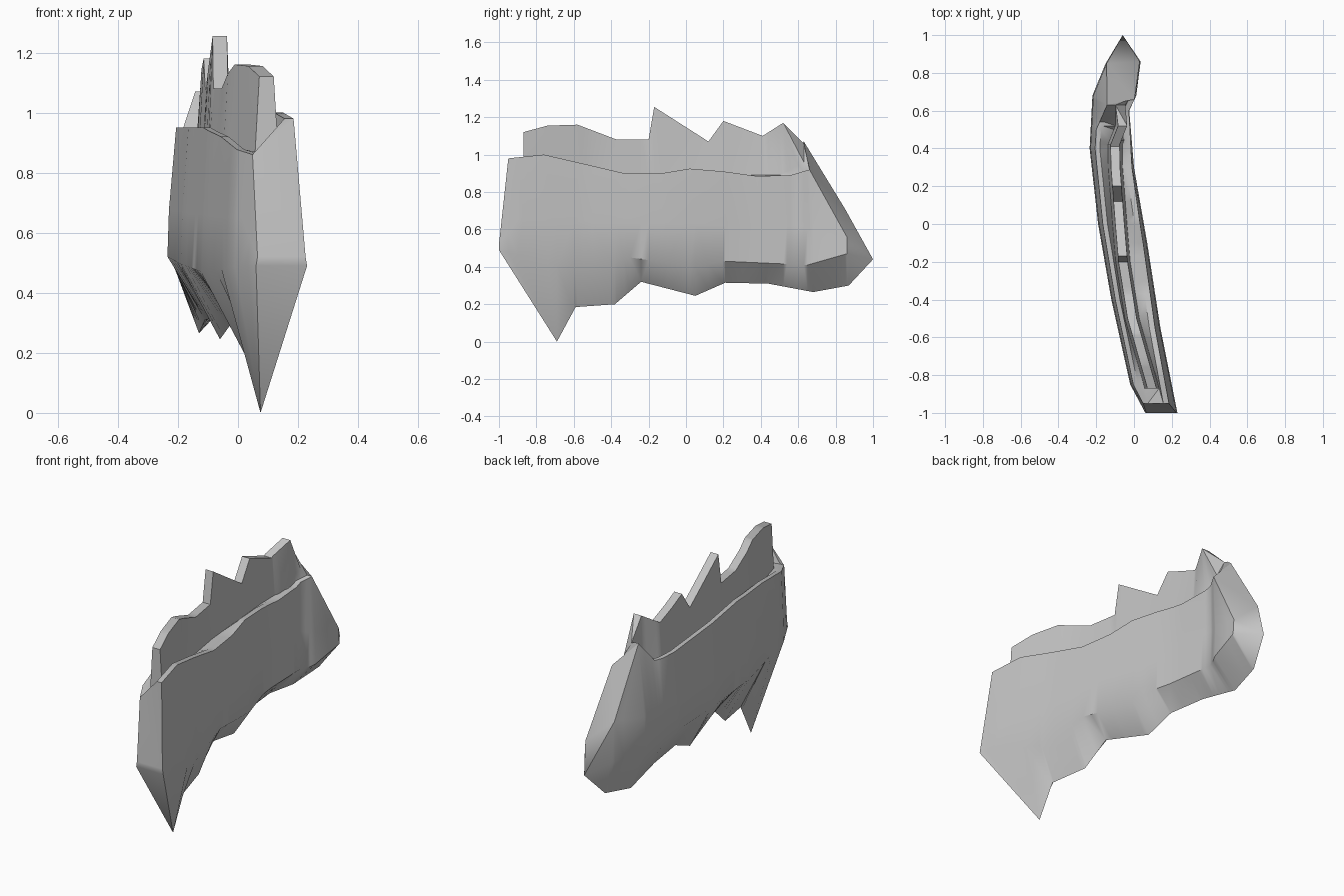
import bpy
import bmesh
import math

if "Cube" in bpy.data.objects:
    bpy.data.objects.remove(bpy.data.objects["Cube"], do_unlink=True)


def sample(line, y):
    """Value at y on a polyline of (y, value) pairs, held flat past its ends."""
    if y <= line[0][0]:
        return line[0][1]
    for (y0, v0), (y1, v1) in zip(line, line[1:]):
        if y <= y1:
            return v0 + (v1 - v0) * (y - y0) / (y1 - y0)
    return line[-1][1]


# Plan curves: the two outer flanks, the thin crest and the jagged keel
left_plan = [(-1, .06), (-.85, -.02), (-.4, -.12), (0, -.19), (.4, -.235),
             (.68, -.22), (.85, -.15), (1, -.06)]
right_plan = [(-1, .23), (-.55, .14), (-.1, .07), (.3, 0), (.6, -.025),
              (.68, .012), (.86, .035), (1, -.06)]
crest_plan = [(-.87, .095), (-.5, -.01), (-.2, -.058), (0, -.075),
              (.3, -.098), (.42, -.1), (.52, -.06)]
keel_plan = [(-.69, .075), (-.59, .07), (-.38, .02), (.05, -.06),
             (.44, -.11), (.68, -.13), (.87, -.1), (1, -.06)]

# Height curves
keel_height = [(-.69, 0), (-.59, .185), (-.38, .2), (-.24, .32), (.05, .245),
               (.21, .315), (.44, .31), (.68, .265), (.87, .3), (1, .44)]
left_belly_height = [(-1, .49), (-.4, .47), (.4, .52), (.8, .5), (1, .44)]
right_belly_height = [(-1, .49), (-.6, .39), (-.3, .45), (.05, .4),
                      (.2, .43), (.65, .41), (.86, .47), (1, .44)]
left_flank_height = [(-1, .52), (-.9, .65), (.6, .68), (.85, .71)]
right_flank_height = [(-1, .52), (-.9, .65), (.6, .62), (.86, .56)]
left_rim_height = [(-.95, .86), (-.6, .92), (-.3, .95), (.54, .95), (.63, 1.07)]
right_rim_height = [(-.95, .98), (-.76, 1), (-.5, .94), (-.33, .9), (-.13, .9),
                    (.02, .925), (.2, .91), (.38, .885), (.56, .89), (.66, .92)]
left_root_height = [(-.87, .87), (.5, .91), (.63, 1.06)]
right_root_height = [(-.87, .89), (.5, .89), (.63, .96)]
crest_height = [(-.87, 1.12), (-.74, 1.155), (-.58, 1.16), (-.37, 1.08),
                (-.2, 1.08), (-.17, 1.255), (.12, 1.07), (.2, 1.18),
                (.41, 1.1), (.52, 1.17)]


def shifted(plan, amount):
    return lambda y: sample(plan, y) + amount


def left_rim(y):
    return sample(left_plan, y) + sample([(-.95, .015), (.5, .03), (.63, .08)], y)


def left_lip(y):
    return left_rim(y) + .025


def right_rim(y):
    return sample(right_plan, y) - sample([(-.95, .035), (0, .02), (.66, 0)], y)


def right_lip(y):
    return right_rim(y) - .03


def left_root(y):
    return max(sample(crest_plan, y) - .038, left_lip(y) + .004)


def right_root(y):
    return min(sample(crest_plan, y) + .038, right_lip(y) - .004)


# Rails around the section, keel first, as matching left and right pairs
keel = (shifted(keel_plan, 0), keel_height)
left_rails = [
    (shifted(left_plan, 0), left_belly_height),
    (shifted(left_plan, .005), left_flank_height),
    (left_rim, left_rim_height),
    (left_lip, left_rim_height),
    (left_root, left_root_height),
    (shifted(crest_plan, -.024), crest_height),
]
right_rails = [
    (shifted(right_plan, 0), right_belly_height),
    (shifted(right_plan, -.005), right_flank_height),
    (right_rim, right_rim_height),
    (right_lip, right_rim_height),
    (right_root, right_root_height),
    (shifted(crest_plan, .024), crest_height),
]
rails = [keel] + left_rails + right_rails[::-1]
curves = [height for _, height in rails] + [left_plan, right_plan, crest_plan]
stations = sorted({y for curve in curves for y, _ in curve})


def rail_point(rail, y):
    """Each rail stops at its own ends, so the end walls slope."""
    plan, height = rail
    y = min(max(y, height[0][0]), height[-1][0])
    return (plan(y), y, sample(height, y))


# Loft the wall along its length
bm = bmesh.new()
rings = [[bm.verts.new(rail_point(r, y)) for r in rails] for y in stations]
count = len(rails)
for a, b in zip(rings, rings[1:]):
    for i in range(count):
        j = (i + 1) % count
        bm.faces.new((a[i], a[j], b[j], b[i]))

# Close both ends with strips between the paired rails
for ring in (rings[0], rings[-1]):
    bm.faces.new((ring[0], ring[1], ring[-1]))
    for i in range(1, len(left_rails)):
        bm.faces.new((ring[i], ring[i + 1], ring[-i - 1], ring[-i]))

bmesh.ops.remove_doubles(bm, verts=bm.verts, dist=.0005)
bmesh.ops.dissolve_degenerate(bm, edges=bm.edges, dist=.0005)
bmesh.ops.triangulate(bm, faces=bm.faces)
bmesh.ops.recalc_face_normals(bm, faces=bm.faces)
mesh = bpy.data.meshes.new("broken_wall")
bm.to_mesh(mesh)
bm.free()
wall = bpy.data.objects.new("broken_wall", mesh)
bpy.context.collection.objects.link(wall)

# Plain grey stone
stone = bpy.data.materials.new("grey_stone")
stone.use_nodes = True
colour = (.55, .55, .55, 1)
stone.diffuse_color = colour
stone.node_tree.nodes["Principled BSDF"].inputs["Base Color"].default_value = colour
mesh.materials.append(stone)

# Smooth flanks with crisp rims and ends
bpy.ops.object.select_all(action="DESELECT")
wall.select_set(True)
bpy.context.view_layer.objects.active = wall
bpy.ops.object.shade_smooth_by_angle(angle=math.radians(40))
